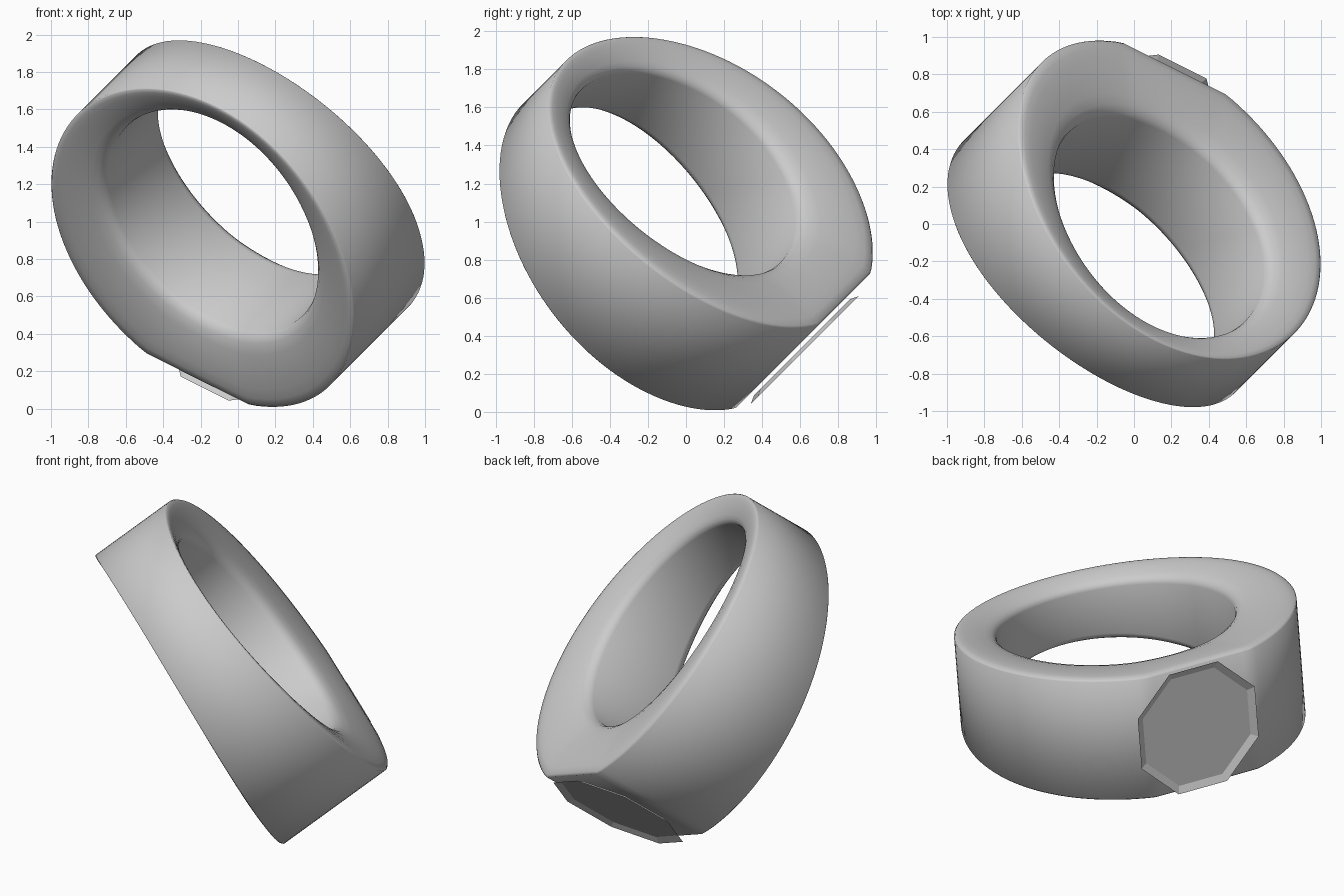
import bpy, math
from mathutils import Vector, Matrix

cube = bpy.data.objects.get("Cube")
if cube:
    bpy.data.objects.remove(cube)

mat = bpy.data.materials.new("grey metal")
mat.use_nodes = True
GREY = (0.6, 0.6, 0.6, 1)
mat.diffuse_color = GREY
mat.node_tree.nodes["Principled BSDF"].inputs["Base Color"].default_value = GREY

# Tilted ring frame: local x points at the signet, local z is the finger axis
signet = Vector((0, 1, -1)).normalized()
axis = Vector((1, 1, 1)).normalized()
side = axis.cross(signet)
FRAME = Matrix((signet, side, axis)).transposed().to_4x4()
FRAME.translation = (0, 0, 0.99)


def make_object(name, verts, faces, smooth):
    mesh = bpy.data.meshes.new(name)
    mesh.from_pydata(verts, [], faces)
    mesh.transform(FRAME)
    mesh.materials.append(mat)
    mesh.update()
    obj = bpy.data.objects.new(name, mesh)
    bpy.context.collection.objects.link(obj)
    if smooth:
        bpy.ops.object.select_all(action="DESELECT")
        obj.select_set(True)
        bpy.context.view_layer.objects.active = obj
        bpy.ops.object.shade_smooth_by_angle(angle=math.radians(65))
    return obj


# Band cross-section, upper half: (fraction from bore to outside, fraction of half width)
half = [(0, 0.66), (0.03, 0.74), (0.11, 0.81), (0.25, 0.87), (0.5, 0.94),
        (0.72, 0.985), (0.86, 1), (0.97, 0.995), (1, 0.97)]
profile = half + [(s, -k) for s, k in reversed(half)]

# Band: eccentric bore, flat cut under the signet, wider towards the signet
SEGS = 128
verts = []
for i in range(SEGS):
    a = 2 * math.pi * i / SEGS
    c, s = math.cos(a), math.sin(a)
    bore = Vector((-0.195 + 0.69 * c, 0.69 * s, 0))
    outer = Vector((min(-0.06 + 0.99 * c, 0.87), 0.99 * s, 0))
    half_width = 0.335 + 0.09 * c - 0.04 * c * c
    for f, k in profile:
        p = bore.lerp(outer, f)
        verts.append((p.x, p.y, half_width * k))
n = len(profile)
faces = []
for i in range(SEGS):
    j = (i + 1) % SEGS
    for k in range(n):
        m = (k + 1) % n
        faces.append((i * n + k, i * n + m, j * n + m, j * n + k))
make_object("ring_band", verts, faces, True)


# Signet: shallow octagonal dish floating just off the flat
def octagon(radius, height):
    angles = [math.pi / 4 * (i + 0.5) for i in range(8)]
    return [(height, radius * math.cos(t) - 0.05, radius * math.sin(t)) for t in angles]


dish = octagon(0.41, 0.91) + octagon(0.365, 0.89)
dish_faces = [(i, (i + 1) % 8, (i + 1) % 8 + 8, i + 8) for i in range(8)]
dish_faces.append(tuple(range(8, 16)))
make_object("signet_plate", dish, dish_faces, False)
